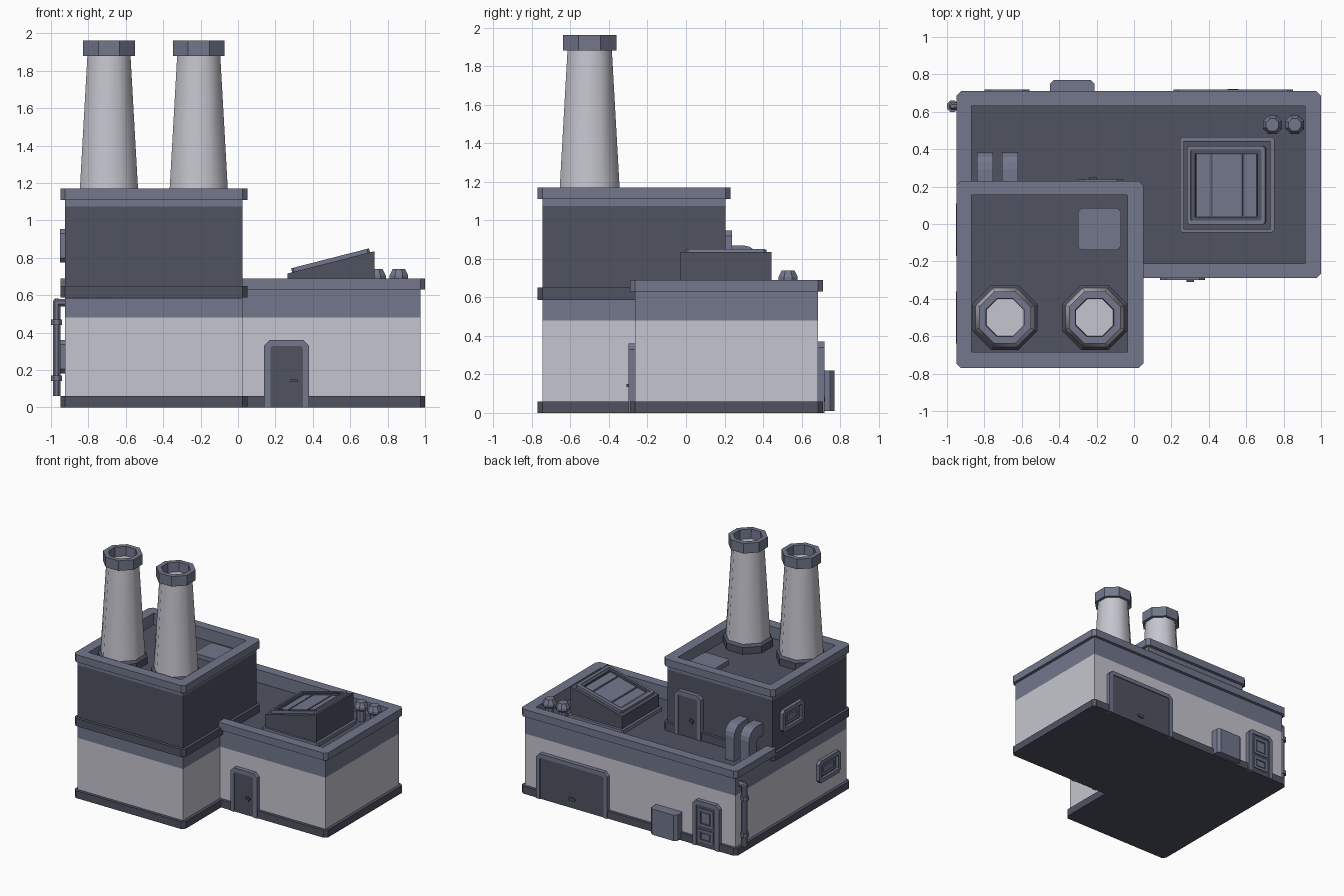
import bpy, bmesh, math
from mathutils import Matrix, Vector

if "Cube" in bpy.data.objects:
    bpy.data.objects.remove(bpy.data.objects["Cube"])


def material(name, rgb):
    m = bpy.data.materials.new(name)
    m.diffuse_color = (*rgb, 1)
    m.use_nodes = True
    m.node_tree.nodes["Principled BSDF"].inputs["Base Color"].default_value = m.diffuse_color
    return m


LIGHT, BLUE, DARK = 0, 1, 2
MATS = [material("pale_wall", (0.56, 0.56, 0.62)),
        material("slate_blue", (0.168, 0.184, 0.262)),
        material("dark_slate", (0.080, 0.086, 0.121))]


def axes(u, v, w):
    return Matrix((u, v, w)).transposed().to_4x4()


# local u right, v up, w outwards for each facing
FRONT = axes((1, 0, 0), (0, 0, 1), (0, -1, 0))
BACK = axes((-1, 0, 0), (0, 0, 1), (0, 1, 0))
LEFT = axes((0, -1, 0), (0, 0, 1), (-1, 0, 0))
RIGHT = axes((0, 1, 0), (0, 0, 1), (1, 0, 0))
UP = Matrix()


def at(x, y, z, facing=UP):
    return Matrix.Translation((x, y, z)) @ facing


def finish(name, bm, M):
    bmesh.ops.recalc_face_normals(bm, faces=bm.faces)
    me = bpy.data.meshes.new(name)
    for m in MATS:
        me.materials.append(m)
    bm.transform(M)
    bm.to_mesh(me)
    bm.free()
    ob = bpy.data.objects.new(name, me)
    bpy.context.collection.objects.link(ob)
    return ob


def rect(x0, y0, x1, y1):
    return [(x0, y0), (x1, y0), (x1, y1), (x0, y1)]


def chamfer(pts, c):
    """Cut the convex corners of a counter-clockwise outline."""
    out = []
    for i, p in enumerate(pts):
        p, a, b = Vector(p), Vector(pts[i - 1]), Vector(pts[(i + 1) % len(pts)])
        if (p - a).cross(b - p) > 0:
            out += [p + (a - p).normalized() * c, p + (b - p).normalized() * c]
        else:
            out.append(p)
    return [tuple(p) for p in out]


def prism(name, pts, levels, mats, M=UP, cap=None):
    """Extrude an outline through levels, one colour per step."""
    bm = bmesh.new()
    rows = [[bm.verts.new((*p, z)) for p in pts] for z in levels]
    n = len(pts)
    for k in range(len(rows) - 1):
        for i in range(n):
            j = (i + 1) % n
            f = bm.faces.new((rows[k][i], rows[k][j], rows[k + 1][j], rows[k + 1][i]))
            f.material_index = mats[k]
    bm.faces.new(rows[0]).material_index = mats[0]
    bm.faces.new(rows[-1]).material_index = mats[-1] if cap is None else cap
    return finish(name, bm, M)


def ring(name, outer, inner, z0, z1, mat, M=UP):
    """Flat frame between two outlines with equal point counts."""
    bm = bmesh.new()
    loops = [[bm.verts.new((*p, z)) for p in o]
             for o, z in ((outer, z0), (outer, z1), (inner, z1), (inner, z0))]
    n = len(outer)
    for k in range(4):
        for i in range(n):
            a, b, j = loops[k], loops[(k + 1) % 4], (i + 1) % n
            bm.faces.new((a[i], a[j], b[j], b[i])).material_index = mat
    return finish(name, bm, M)


def lathe(name, prof, mats, M=UP, n=8, smooth=False):
    """Turn (apothem, height) points around the local z axis."""
    bm = bmesh.new()
    k = 1 / math.cos(math.pi / n)
    rows = [[bm.verts.new((r * k * math.cos((i + .5) * math.tau / n),
                           r * k * math.sin((i + .5) * math.tau / n), z))
             for i in range(n)] for r, z in prof]
    for s in range(len(rows) - 1):
        for i in range(n):
            j = (i + 1) % n
            f = bm.faces.new((rows[s][i], rows[s][j], rows[s + 1][j], rows[s + 1][i]))
            f.material_index, f.smooth = mats[s], smooth
    bm.faces.new(rows[-1]).material_index = mats[-1]
    return finish(name, bm, M)


# L-shaped ground floor: plinth, then walls with a coloured band and dark roof
def l_shape(d):
    return [(-.95 + d, -.77 + d), (.05 - d, -.77 + d), (.05 - d, -.29 + d),
            (1 - d, -.29 + d), (1 - d, .71 - d), (-.95 + d, .71 - d)]


prism("plinth", chamfer(l_shape(0), .025), [0, .06], [DARK])
prism("ground_walls", l_shape(.025), [.06, .48, .585], [LIGHT, BLUE], cap=DARK)


# Parapet of the low roof, running round from the tower and back
def parapet(d):
    return [(0, -.29 + d), (1 - d, -.29 + d), (1 - d, .71 - d), (-.95 + d, .71 - d),
            (-.95 + d, .18), (-.87, .18), (-.87, .63), (.915, .63), (.915, -.21), (0, -.21)]


prism("low_parapet", parapet(.025), [.585, .63], [BLUE])
prism("low_parapet_cap", chamfer(parapet(0), .025), [.63, .69], [BLUE])

# Tower
T = rect(-.95, -.77, .05, .23)
TW = rect(-.925, -.745, .025, .205)
TI = rect(-.87, -.685, -.035, .155)
prism("tower_trim", chamfer(T, .025), [.587, .65], [DARK])
prism("tower_walls", TW, [.65, 1.075], [DARK])
ring("tower_parapet", TW, TI, 1.075, 1.11, BLUE)
ring("tower_parapet_cap", chamfer(T, .025), chamfer(TI, .003), 1.11, 1.17, BLUE)
prism("roof_hatch", chamfer(rect(-.3, -.14, -.07, .085), .02), [1.075, 1.11], [BLUE])

# Chimneys
for i, x in enumerate((-.69, -.21)):
    M = at(x, -.5, 0)
    lathe(f"chimney_collar_{i}", [(.174, 1.075), (.174, 1.13), (.155, 1.15)], [DARK, DARK], M)
    lathe(f"chimney_shaft_{i}", [(.157, 1.14), (.115, 1.885)], [LIGHT], M, smooth=True)
    lathe(f"chimney_cap_{i}", [(.112, 1.88), (.138, 1.88), (.138, 1.962), (.102, 1.962),
                               (.098, 1.86)], [BLUE, BLUE, BLUE, BLUE, DARK], M)


# Doors: raised frame with cut top corners, panel and handle
def door(name, M, w, h, handle=True, t=.033):
    a, b, c = w / 2, w / 2 - t, .03
    prism(name + "_frame", [(-a, 0), (-b, 0), (-b, h - t - .01), (-b + .01, h - t),
                            (b - .01, h - t), (b, h - t - .01), (b, 0), (a, 0),
                            (a, h - c), (a - c, h), (-a + c, h), (-a, h - c)],
          [0, .034], [BLUE], M)
    prism(name + "_panel", rect(-b, 0, b, h - t), [0, .0265], [DARK], M)
    if handle:
        prism(name + "_handle_plate", rect(.02, .115, .04, .155), [.026, .033], [DARK], M)
        prism(name + "_handle", rect(.02, .135, .06, .15), [.033, .045], [DARK], M)


door("front_door", at(.26, -.265, 0, FRONT), .24, .36)
door("tower_door", at(-.18, .205, .587, BACK), .24, .36)
door("loading_door", at(.53, .685, 0, BACK), .64, .37, False)
prism("loading_door_grip", chamfer(rect(-.03, .06, .03, .085), .008), [.026, .036], [DARK],
      at(.53, .685, 0, BACK))
rear = at(-.68, .685, 0, BACK)
door("rear_door", rear, .24, .37, False)
for nm, z0, z1 in (("upper", .17, .31), ("lower", .04, .14)):
    ring(f"rear_door_{nm}_trim", rect(-.065, z0, .065, z1),
         rect(-.048, z0 + .017, .048, z1 - .017), .026, .034, BLUE, rear)
    prism(f"rear_door_{nm}_pane", rect(-.035, z0 + .03, .035, z1 - .03), [.026, .03], [BLUE], rear)

# Storage bin by the rear wall
prism("rear_bin", chamfer(rect(-.45, .67, -.21, .77), .022), [.01, .22], [BLUE])

# Left side windows
for nm, y, z in (("lower", -.5, .27), ("upper", -.03, .865)):
    M = at(-.925, y, z, LEFT)
    ring(f"{nm}_window_frame", chamfer(rect(-.14, -.09, .14, .09), .025),
         chamfer(rect(-.105, -.058, .105, .058), .012), 0, .027, BLUE, M)
    prism(f"{nm}_window_back", rect(-.11, -.06, .11, .06), [0, .006], [DARK], M)
    ring(f"{nm}_window_sash", rect(-.09, -.045, .09, .045),
         rect(-.065, -.025, .065, .025), .005, .018, BLUE, M)
    prism(f"{nm}_window_pane", rect(-.065, -.025, .065, .025), [.005, .01], [BLUE], M)

# Drain pipe with clamps and an elbow into the wall
P = at(-.97, .63, 0)
lathe("drain_pipe", [(.02, .06), (.02, .565), (.01, .582)], [BLUE, BLUE], P)
lathe("drain_elbow", [(.02, -.005), (.02, .06)], [BLUE], at(-.97, .63, .56, RIGHT))
for i, z in enumerate((.14, .44)):
    lathe(f"pipe_clamp_{i}", [(.018, z), (.03, z), (.03, z + .03), (.018, z + .03)],
          [BLUE] * 3, P)

# Sloping skylight
prism("skylight_skirt", chamfer(rect(.245, -.045, .75, .465), .012), [.585, .615], [BLUE])
prism("skylight_box", [(.265, .6), (.73, .6), (.73, .835), (.265, .716)], [-.445, .03], [DARK],
      at(0, 0, 0, FRONT))
S = at(.4975, .2075, .7755, Matrix.Rotation(-math.atan2(.119, .465), 4, 'Y'))
ring("skylight_frame", chamfer(rect(-.215, -.21, .215, .21), .012),
     chamfer(rect(-.195, -.19, .195, .19), .008), -.002, .022, BLUE, S)
ring("skylight_inner_frame", rect(-.195, -.19, .195, .19),
     rect(-.172, -.17, .172, .17), -.002, .018, DARK, S)
for i, (x0, x1) in enumerate(((-.165, -.09), (-.078, .085), (.097, .165))):
    prism(f"skylight_glass_{i}", rect(x0, -.165, x1, .165), [-.002, .007], [BLUE], S)

# Roof vents
for i, x in enumerate((.74, .86)):
    lathe(f"roof_vent_{i}", [(.032, .585), (.032, .67), (.05, .685), (.05, .705), (.033, .74)],
          [BLUE] * 4, at(x, .53, 0))

# Bent ducts from the tower down to the low roof
arc = [(.295 + .09 * math.cos(a), .78 + .09 * math.sin(a))
       for a in (i * math.pi / 8 for i in range(5))]
for i, x in enumerate((-.84, -.705)):
    prism(f"bent_duct_{i}", [(.285, .585), (.385, .585)] + arc +
          [(.2, .87), (.2, .77), (.265, .77), (.285, .75)], [0, .085], [BLUE], at(x, 0, 0, RIGHT))
